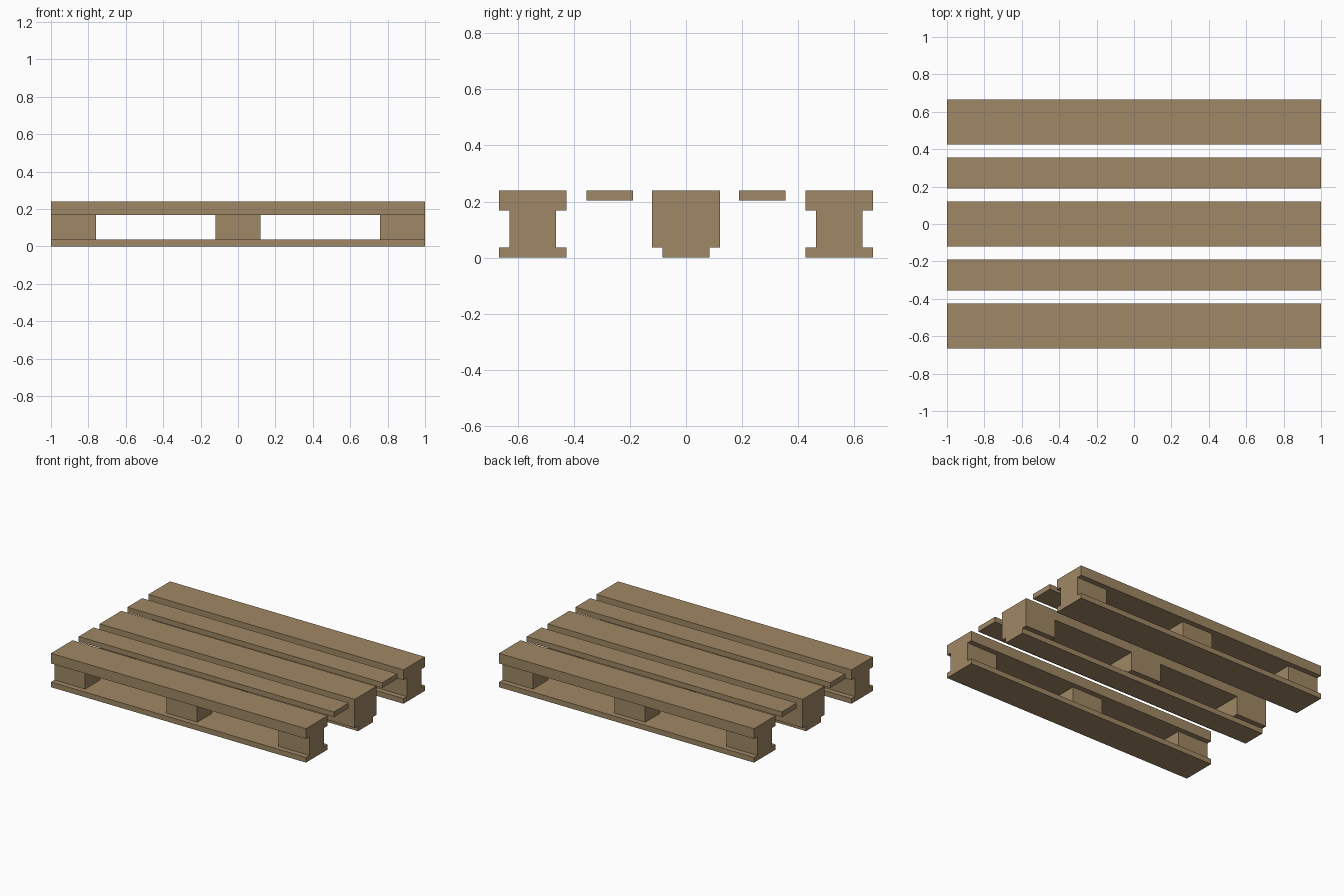
import bpy

if "Cube" in bpy.data.objects:
    bpy.data.objects.remove(bpy.data.objects["Cube"])

wood = bpy.data.materials.new("pallet wood")
wood.diffuse_color = (0.35, 0.245, 0.128, 1)
wood.use_nodes = True
wood.node_tree.nodes["Principled BSDF"].inputs["Base Color"].default_value = wood.diffuse_color

CUBE_FACES = [(0, 1, 3, 2), (4, 6, 7, 5), (0, 4, 5, 1),
              (2, 3, 7, 6), (0, 2, 6, 4), (1, 5, 7, 3)]


def box(name, x, y, z):
    """Axis-aligned box from (min, max) ranges."""
    verts = [(a, b, c) for a in x for b in y for c in z]
    mesh = bpy.data.meshes.new(name)
    mesh.from_pydata(verts, [], CUBE_FACES)
    mesh.materials.append(wood)
    obj = bpy.data.objects.new(name, mesh)
    bpy.context.collection.objects.link(obj)
    return obj


def around(centre, width):
    return (centre - width / 2, centre + width / 2)


LENGTH = (-1.0, 1.0)
WIDE, NARROW = 0.2417, 0.1667
BOTTOM, UNDERSIDE, DECK, TOP = 0.0367, 0.1683, 0.2033, 0.24
EDGE = 0.6667 - WIDE / 2

# Three skids: base board, three blocks, thick deck board
for side, y, base_w, block_w in (("front", -EDGE, WIDE, NARROW),
                                 ("middle", 0.0, NARROW, WIDE),
                                 ("back", EDGE, WIDE, NARROW)):
    box(side + "_base_board", LENGTH, around(y, base_w), (0, BOTTOM))
    box(side + "_deck_board", LENGTH, around(y, WIDE), (UNDERSIDE, TOP))
    for place, x in (("left", -1 + WIDE / 2), ("centre", 0), ("right", 1 - WIDE / 2)):
        box(f"{side}_{place}_block", around(x, WIDE), around(y, block_w), (BOTTOM, UNDERSIDE))

# Thin deck boards between the skids
for side, y in (("front", -0.272), ("back", 0.272)):
    box(side + "_thin_deck_board", LENGTH, around(y, NARROW), (DECK, TOP))
